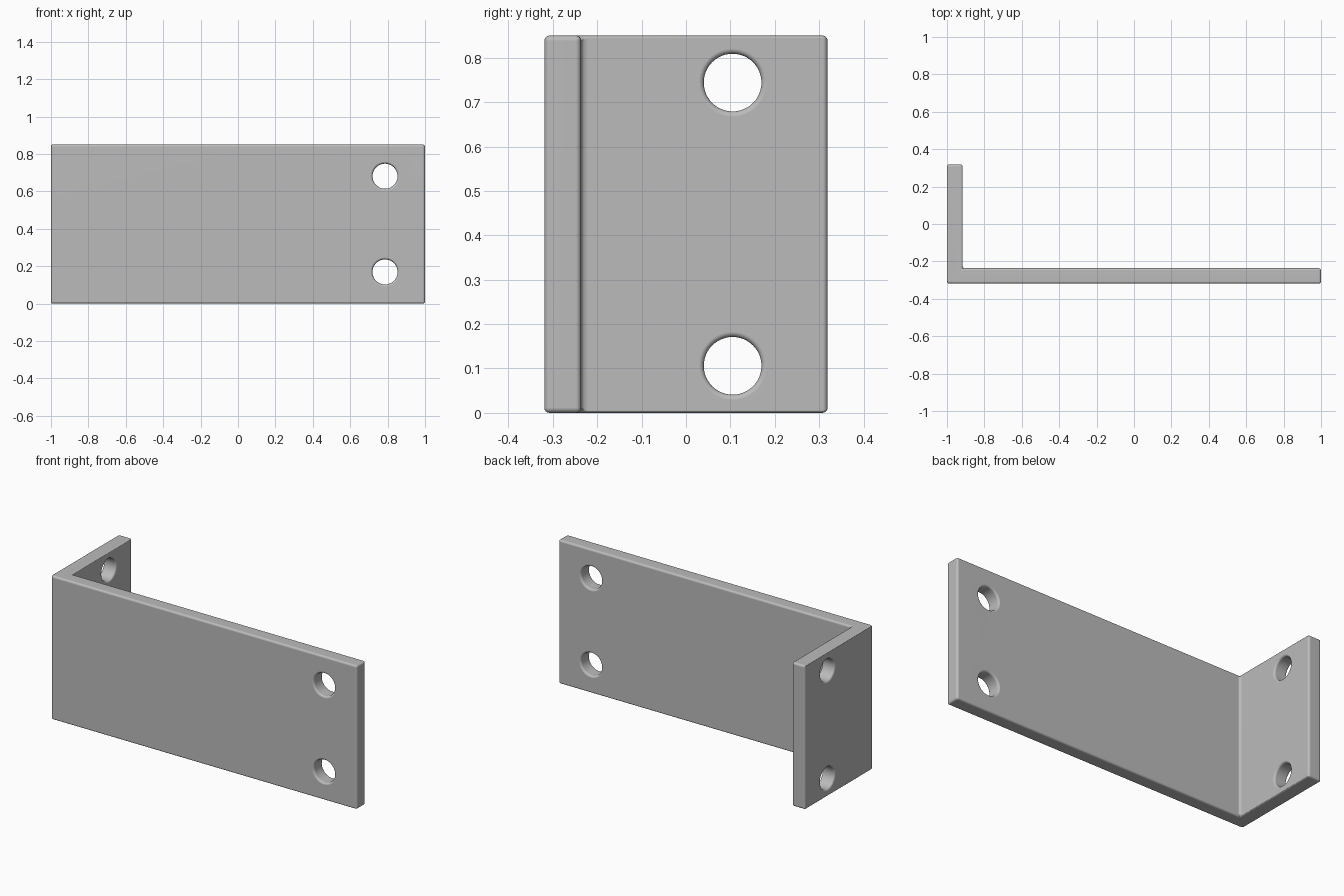
import bpy
import bmesh
from math import pi

cube = bpy.data.objects.get("Cube")
if cube:
    bpy.data.objects.remove(cube, do_unlink=True)

HALF_X, HALF_Y, HEIGHT, THICK = 1.0, 0.319, 0.85, 0.083
EDGE = 0.012

# Plain grey metal
metal = bpy.data.materials.new("grey metal")
metal.use_nodes = True
grey = (0.5, 0.5, 0.5, 1)
metal.diffuse_color = grey
metal.node_tree.nodes["Principled BSDF"].inputs["Base Color"].default_value = grey

# L-shaped plate, extruded upward from its profile
profile = [
    (-HALF_X, -HALF_Y), (HALF_X, -HALF_Y),
    (HALF_X, THICK - HALF_Y), (THICK - HALF_X, THICK - HALF_Y),
    (THICK - HALF_X, HALF_Y), (-HALF_X, HALF_Y),
]
bm = bmesh.new()
base = bm.faces.new([bm.verts.new((x, y, 0)) for x, y in profile])
top = bmesh.ops.extrude_face_region(bm, geom=[base])["geom"]
bmesh.ops.translate(bm, vec=(0, 0, HEIGHT),
                    verts=[v for v in top if isinstance(v, bmesh.types.BMVert)])
bmesh.ops.recalc_face_normals(bm, faces=bm.faces)
mesh = bpy.data.meshes.new("angle_bracket")
bm.to_mesh(mesh)
bm.free()
mesh.materials.append(metal)
bracket = bpy.data.objects.new("angle_bracket", mesh)
bpy.context.collection.objects.link(bracket)


def drill(name, location, rotation, radius):
    """Cut a round hole through the plate."""
    bpy.ops.mesh.primitive_cylinder_add(vertices=48, radius=radius, depth=THICK * 3,
                                        location=location, rotation=rotation)
    cutter = bpy.context.object
    cutter.name = name
    cutter.data.materials.append(metal)
    cutter.hide_render = True
    cut = bracket.modifiers.new(name, "BOOLEAN")
    cut.operation = "DIFFERENCE"
    cut.solver = "EXACT"
    cut.object = cutter
    bpy.context.view_layer.objects.active = bracket
    bpy.ops.object.modifier_apply(modifier=name)
    bpy.data.objects.remove(cutter, do_unlink=True)


# Screw holes, in pairs about mid-height
for side, label in ((-1, "lower"), (1, "upper")):
    middle = HEIGHT / 2
    drill(label + "_long_arm_hole", (0.786, (THICK / 2) - HALF_Y, middle + side * 0.256),
          (pi / 2, 0, 0), 0.067)
    drill(label + "_short_arm_hole", ((THICK / 2) - HALF_X, 0.105, middle + side * 0.319),
          (0, pi / 2, 0), 0.065)

# Rounded edges and hole rims
bevel = bracket.modifiers.new("rounded_edges", "BEVEL")
bevel.width = EDGE
bevel.segments = 4
bevel.limit_method = "ANGLE"
bevel.angle_limit = pi / 6
bevel.use_clamp_overlap = False
bpy.ops.object.select_all(action="DESELECT")
bracket.select_set(True)
bpy.context.view_layer.objects.active = bracket
bpy.ops.object.modifier_apply(modifier=bevel.name)
bpy.ops.object.shade_smooth_by_angle(angle=pi / 6)

# Keep flat faces flat beside the rounded edges
weighted = bracket.modifiers.new("flat_face_normals", "WEIGHTED_NORMAL")
weighted.keep_sharp = True
